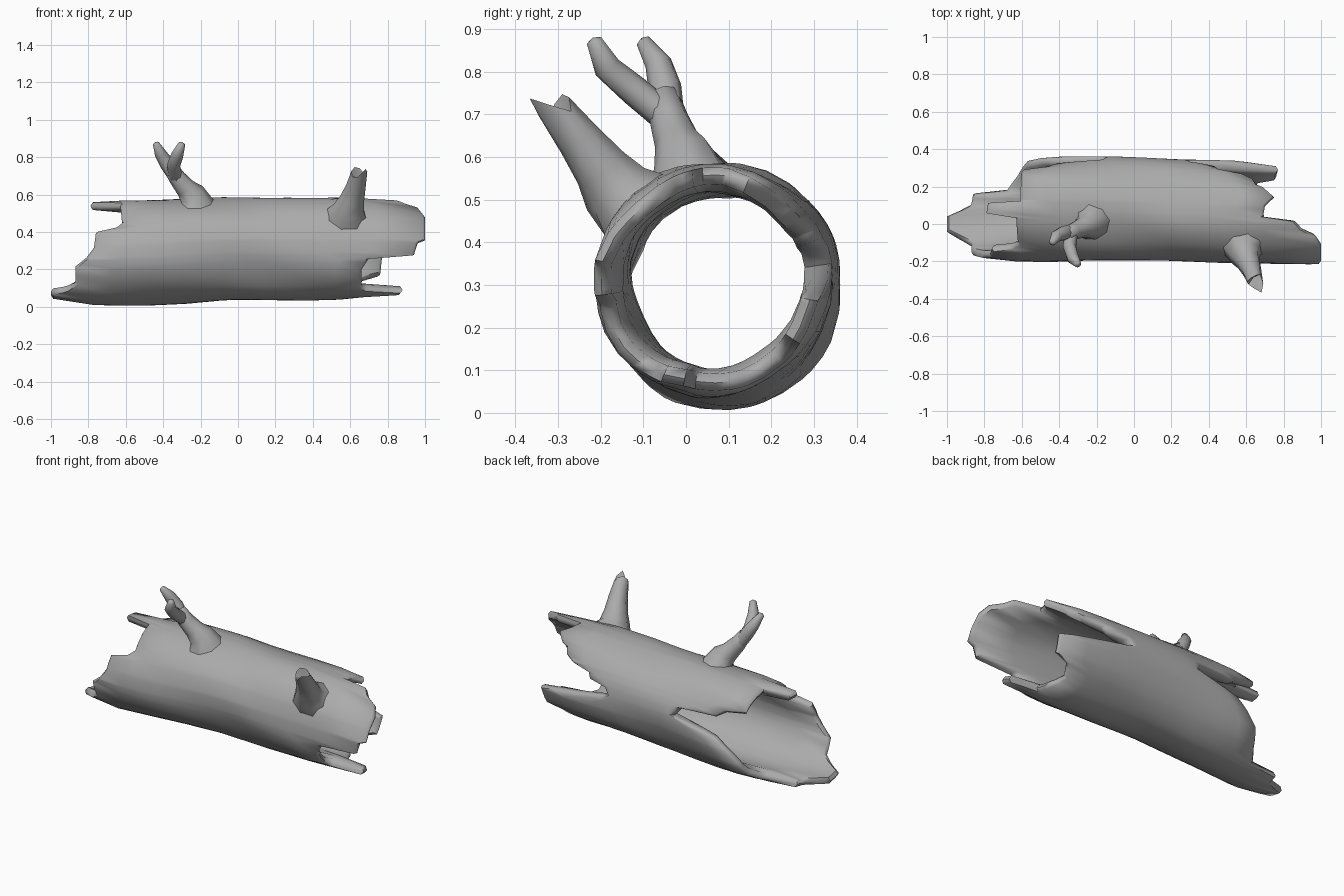
import bpy, bmesh, math
from mathutils import Vector

if "Cube" in bpy.data.objects:
    bpy.data.objects.remove(bpy.data.objects["Cube"])

WOOD = bpy.data.materials.new("grey_wood")
WOOD.diffuse_color = (.41, .41, .41, 1)
WOOD.use_nodes = True
WOOD.node_tree.nodes["Principled BSDF"].inputs["Base Color"].default_value = WOOD.diffuse_color


def lerp_table(table, x):
    """Linear interpolation in rows of (key, value, value...)."""
    if x <= table[0][0]:
        return table[0][1:]
    for a, b in zip(table, table[1:]):
        if x <= b[0]:
            t = (x - a[0]) / (b[0] - a[0])
            return [p + (q - p) * t for p, q in zip(a[1:], b[1:])]
    return table[-1][1:]


def finish(bm, name, angle=50):
    bmesh.ops.recalc_face_normals(bm, faces=bm.faces)
    me = bpy.data.meshes.new(name)
    bm.to_mesh(me)
    bm.free()
    me.materials.append(WOOD)
    ob = bpy.data.objects.new(name, me)
    bpy.context.collection.objects.link(ob)
    bpy.context.view_layer.objects.active = ob
    ob.select_set(True)
    bpy.ops.object.shade_smooth_by_angle(angle=math.radians(angle))
    ob.select_set(False)
    return ob


# Log axis: x, centre y, centre z, outer radius
AXIS = [(-1, .08, .29, .262), (-.8, .09, .28, .279), (-.4, .083, .293, .282),
        (-.1, .083, .312, .276), (.1, .08, .312, .272), (.5, .06, .312, .274), (1, .04, .305, .262)]

# Broken ends: angle (0 = back, 90 = top, 180 = front), end x
LEFT = [(0, -.44), (4, -.36), (10, -.16), (22, -.20), (26, -.42), (36, -.48), (42, -.60),
        (82, -.61), (85, -.78), (98, -.79), (102, -.63), (140, -.62), (148, -.66), (153, -.76),
        (172, -.77), (184, -.81), (196, -.87), (218, -.87), (228, -.92), (240, -1),
        (260, -1), (267, -.93), (274, -.87), (287, -.86), (291, -.68), (312, -.62),
        (334, -.58), (348, -.51), (360, -.44)]
RIGHT = [(0, .50), (8, .30), (17, .33), (21, .44), (28, .46), (34, .58), (42, .64),
         (52, .66), (56, .70), (68, .75), (80, .70), (93, .69), (97, .86), (107, .90),
         (116, .97), (130, 1), (168, 1), (172, .96), (187, .94), (192, .70), (206, .66),
         (232, .66), (241, .70), (246, .88), (258, .87), (263, .70), (283, .68), (300, .64),
         (318, .67), (326, .76), (350, .77), (354, .68), (360, .50)]


def log_point(x, deg, inset):
    cy, cz, r = lerp_table(AXIS, x)
    a = math.radians(deg)
    r += .005 * math.sin(3 * a + 4 * x) + .004 * math.sin(5 * a - 7 * x) - inset
    return Vector((x, cy + r * math.cos(a), cz + r * math.sin(a)))


# Hollow log: outer skin, rounded broken rim, inner skin
angles = sorted({a for a, _ in LEFT + RIGHT if a < 360})
angles = [a for i, a in enumerate(angles) if i == 0 or a - angles[i - 1] > 1]
bm = bmesh.new()
loops = []
for a in angles:
    lo, hi = lerp_table(LEFT, a)[0], lerp_table(RIGHT, a)[0]
    xs = [lo + .012] + [lo + (-.08 - lo) * t for t in (.25, .5, .75)]
    xs += [-.08, .05, .15, .25] + [.25 + (hi - .25) * t for t in (.33, .66)] + [hi - .012]
    outer = [log_point(x, a, .008 if i in (0, len(xs) - 1) else 0) for i, x in enumerate(xs)]
    inner = [log_point(x, a, .048 if i in (0, len(xs) - 1) else .065) for i, x in enumerate(xs)]
    ring = [log_point(lo, a, .026)] + outer + [log_point(hi, a, .026)] + inner[::-1]
    loops.append([bm.verts.new(p) for p in ring])
for i, A in enumerate(loops):
    B = loops[(i + 1) % len(loops)]
    for j in range(len(A)):
        k = (j + 1) % len(A)
        bm.faces.new((A[j], A[k], B[k], B[j]))
finish(bm, "hollow_log", 60)


# Branch: tapered tube along points (x, y, z, radius); jag lists tip offsets
def branch(name, path, sides=8, jag=None, on_log=True):
    bm = bmesh.new()
    pts = [Vector(p[:3]) for p in path]
    rings = []
    for i, p in enumerate(pts):
        d = (pts[min(i + 1, len(pts) - 1)] - pts[max(i - 1, 0)]).normalized()
        u = d.cross(Vector((0, 1, 0))).normalized()
        v = d.cross(u)
        ring = []
        for k in range(sides):
            a = 2 * math.pi * k / sides
            q = p + (u * math.cos(a) + v * math.sin(a)) * path[i][3]
            if on_log and i == 0:  # root ring hugs the log just under its skin
                cy, cz, r = lerp_table(AXIS, q.x)
                q = log_point(q.x, math.degrees(math.atan2(q.z - cz, q.y - cy)), .012)
            if jag and i == len(pts) - 1:
                q += d * jag[k]
            ring.append(bm.verts.new(q))
        rings.append(ring)
    for A, B in zip(rings, rings[1:]):
        for k in range(sides):
            n = (k + 1) % sides
            bm.faces.new((A[k], A[n], B[n], B[k]))
    if not on_log:
        bm.faces.new(rings[0])
    # tip: sunken when broken, rounded otherwise
    d = (pts[-1] - pts[-2]).normalized()
    tip = bm.verts.new(pts[-1] + d * (-.03 if jag else path[-1][3] * .5))
    for k in range(sides):
        bm.faces.new((rings[-1][k], rings[-1][(k + 1) % sides], tip))
    return finish(bm, name, 65)


branch("forked_branch_stem", [(-.22, .01, .56, .115), (-.245, -.005, .60, .072), (-.28, -.02, .635, .055),
                              (-.325, -.04, .69, .046), (-.36, -.055, .745, .038)])
branch("forked_branch_left_prong", [(-.34, -.04, .70, .036), (-.38, -.05, .765, .039),
                                    (-.415, -.065, .82, .032), (-.438, -.10, .872, .018)], on_log=False)
branch("forked_branch_front_prong", [(-.335, -.055, .70, .036), (-.345, -.12, .755, .036),
                                     (-.325, -.185, .81, .033), (-.30, -.215, .872, .019)], on_log=False)
branch("broken_branch", [(.58, -.13, .49, .12), (.595, -.165, .525, .085), (.61, -.20, .575, .066),
                         (.63, -.25, .64, .053), (.645, -.302, .708, .042)],
       jag=(.01, -.005, .015, .068, .03, -.015, .01, .02))
